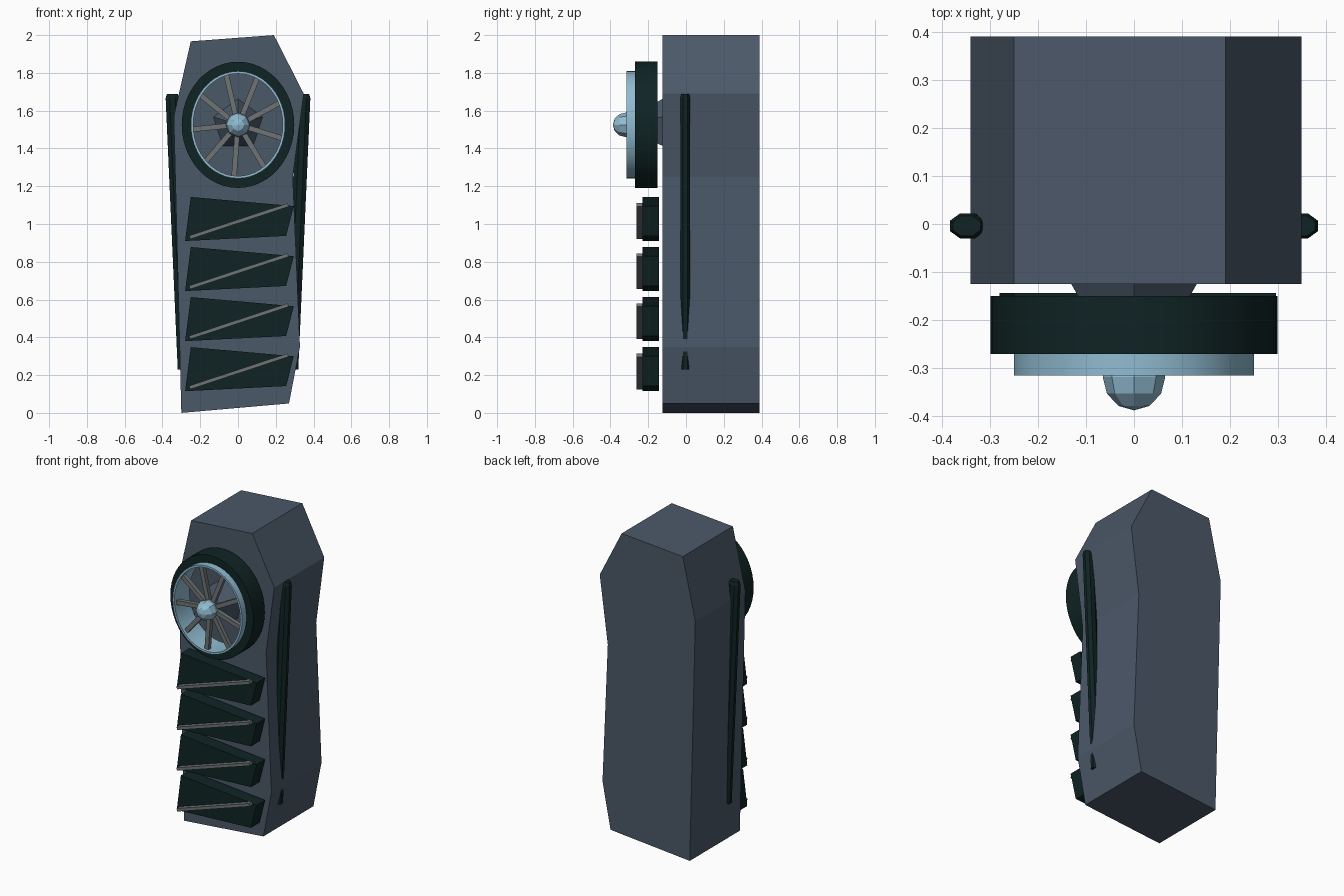
import bpy, bmesh, math
from mathutils import Vector, Matrix

if "Cube" in bpy.data.objects:
    bpy.data.objects.remove(bpy.data.objects["Cube"], do_unlink=True)


def material(name, rgb):
    m = bpy.data.materials.new(name)
    m.use_nodes = True
    m.diffuse_color = (*rgb, 1)
    m.node_tree.nodes["Principled BSDF"].inputs["Base Color"].default_value = (*rgb, 1)
    return m


SLATE = material("slate", (0.07, 0.098, 0.14))
BLACK = material("green_black", (0.005, 0.017, 0.017))
BLUE = material("pale_blue", (0.28, 0.5, 0.64))
GREY = material("grey", (0.16, 0.175, 0.175))


def finish(name, bm, mat, smooth=False):
    bmesh.ops.recalc_face_normals(bm, faces=bm.faces)
    mesh = bpy.data.meshes.new(name)
    bm.to_mesh(mesh)
    bm.free()
    mesh.materials.append(mat)
    ob = bpy.data.objects.new(name, mesh)
    bpy.context.collection.objects.link(ob)
    if smooth:
        bpy.ops.object.select_all(action="DESELECT")
        ob.select_set(True)
        bpy.context.view_layer.objects.active = ob
        bpy.ops.object.shade_smooth_by_angle(angle=math.radians(35))
    return ob


def loft(name, rings, mat, closed=False, smooth=False):
    """Skin matching rings of points; cap the ends unless the loop closes."""
    bm = bmesh.new()
    loops = [[bm.verts.new(p) for p in ring] for ring in rings]
    n = len(loops[0])
    pairs = list(zip(loops, loops[1:]))
    if closed:
        pairs.append((loops[-1], loops[0]))
    else:
        bm.faces.new(loops[0])
        bm.faces.new(loops[-1])
    for a, b in pairs:
        for i in range(n):
            j = (i + 1) % n
            bm.faces.new((a[i], a[j], b[j], b[i]))
    return finish(name, bm, mat, smooth)


def slab(name, outline, y0, y1, mat):
    return loft(name, [[(x, y, z) for x, z in outline] for y in (y0, y1)], mat)


CZ = 1.525  # wheel centre height


def oval(rx, rz, y, n=48, turn=0.0):
    return [(rx * math.cos(turn + math.tau * i / n), y,
             CZ + rz * math.sin(turn + math.tau * i / n)) for i in range(n)]


def ring(name, outer, inner, y0, y1, mat):
    return loft(name, [oval(*outer, y0), oval(*outer, y1),
                       oval(*inner, y1), oval(*inner, y0)], mat, True, True)


# Body: irregular prism
slab("body", [(-0.30, 0), (0.27, 0.05), (0.328, 0.35), (0.29, 1.25), (0.348, 1.69),
              (0.19, 2.0), (-0.25, 1.967), (-0.34, 1.57)], -0.125, 0.39, SLATE)

# Wheel: tyre, rim, mount and hub
ring("tyre", (0.298, 0.334), (0.245, 0.28), -0.27, -0.15, BLACK)
ring("rim", (0.25, 0.284), (0.237, 0.271), -0.315, -0.16, BLUE)
loft("wheel_mount", [oval(0.14, 0.14, -0.12, 5, math.pi / 2),
                     oval(0.04, 0.04, -0.29, 5, math.pi / 2)], SLATE)

bm = bmesh.new()
bmesh.ops.create_uvsphere(bm, u_segments=8, v_segments=6, radius=0.065)
bmesh.ops.transform(bm, verts=bm.verts, matrix=Matrix.Translation((0, -0.318, CZ))
                    @ Matrix.Diagonal((1, 1.07, 1, 1))
                    @ Matrix.Rotation(math.pi / 2, 4, "X"))
finish("hub", bm, BLUE)

# Spokes
for k in range(9):
    a = math.radians(25 + 40 * k)
    d = Vector((math.cos(a), math.sin(a)))
    side = Vector((-d.y, d.x)) * 0.014
    tip = Vector((0.24 * d.x, 0.272 * d.y))
    hub = d * 0.04
    quad = [hub - side, tip - side, tip + side, hub + side]
    slab(f"spoke_{k + 1}", [(p.x, p.y + CZ) for p in quad], -0.295, -0.268, GREY)

# Front slats, each with a diagonal strip
for k in range(4):
    dz = -0.265 * k
    slat = [(-0.28, 0.91), (0.255, 0.937), (0.295, 1.095), (-0.25, 1.143)]
    strip = [(-0.253, 0.92), (0.268, 1.092), (0.262, 1.11), (-0.259, 0.938)]
    slab(f"slat_{k + 1}", [(x, z + dz) for x, z in slat], -0.23, -0.144, BLACK)
    slab(f"slat_strip_{k + 1}", [(x, z + dz) for x, z in strip], -0.263, -0.229, GREY)

# Side rails: slanted octagonal bars
for name, s in (("left_rail", 1), ("right_rail", -1)):
    rings = []
    for x, z in ((0.283, 0.23), (0.347, 1.665), (0.348, 1.688)):
        k = 0.8 if z > 1.67 else 1.0
        angles = [math.tau * (i + 0.5) / 8 for i in range(8)]
        rings.append([(s * (x + 0.039 * k * math.cos(t)),
                       0.028 * k * math.sin(t) - 0.004, z) for t in angles])
    loft(name, rings, BLACK)
